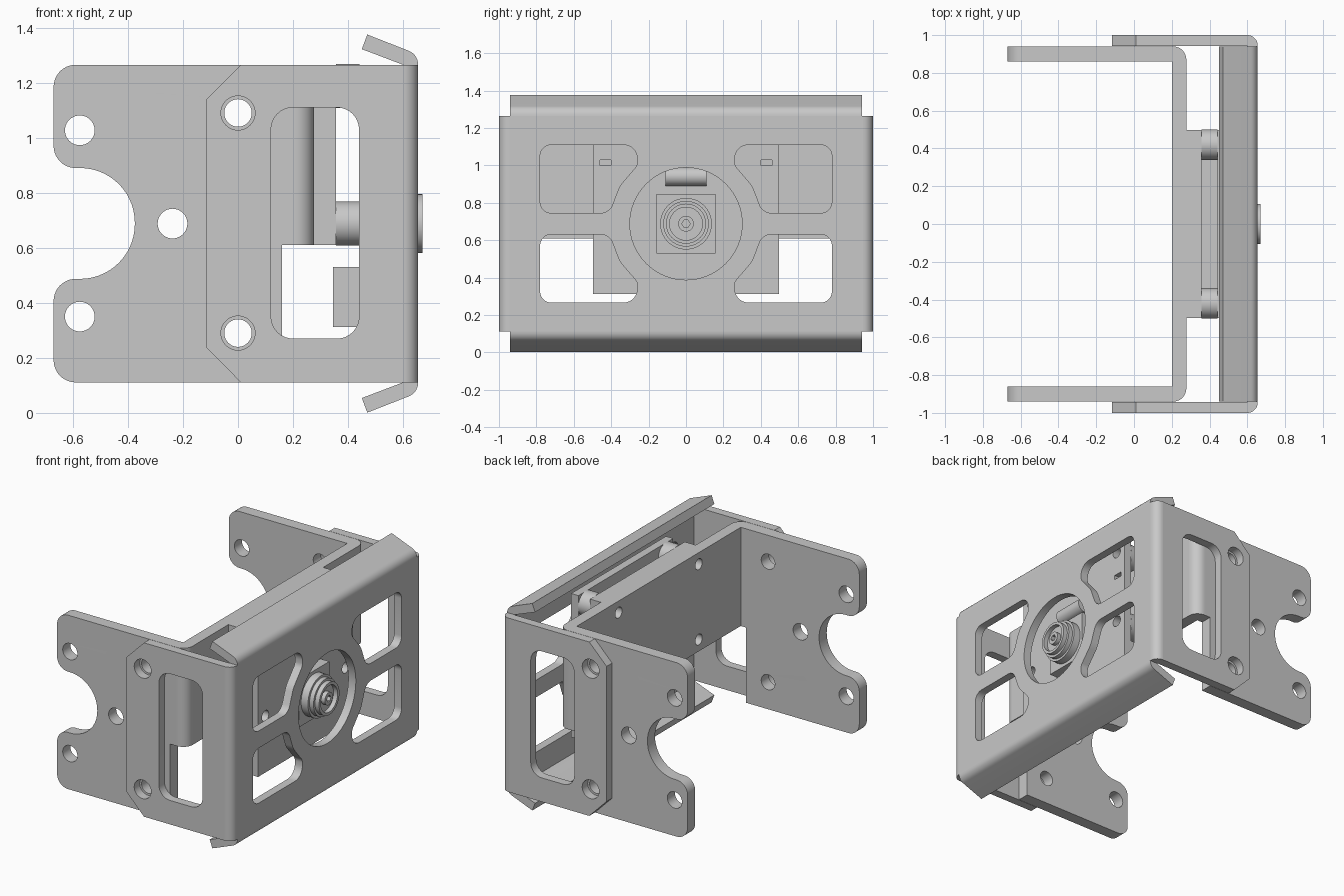
import bpy, bmesh, math
from mathutils import Vector

cube = bpy.data.objects.get("Cube")
if cube:
    bpy.data.objects.remove(cube, do_unlink=True)

grey = bpy.data.materials.new("metal grey")
grey.use_nodes = True
colour = (0.58, 0.58, 0.58, 1)
grey.diffuse_color = colour
grey.node_tree.nodes["Principled BSDF"].inputs["Base Color"].default_value = colour

MID = 0.688            # height of the horizontal symmetry line
LOW, HIGH = 0.111, 1.265
parts = []


def arc(a, b, r, start, end, steps):
    """Points on an arc, angles in radians."""
    angles = [start + (end - start) * i / steps for i in range(steps + 1)]
    return [(a + r * math.cos(t), b + r * math.sin(t)) for t in angles]


def circle(a, b, r, n=40):
    return arc(a, b, r, 0, math.tau, n)[:-1]


def rounded(points, steps=8):
    """Polygon whose corners (a, b, radius) are filleted."""
    out = []
    for i, (a, b, r) in enumerate(points):
        p = Vector((a, b))
        if r == 0:
            out.append((a, b))
            continue
        u = (Vector(points[i - 1][:2]) - p).normalized()
        v = (Vector(points[(i + 1) % len(points)][:2]) - p).normalized()
        half = u.angle(v) / 2
        c = p + (u + v).normalized() * (r / math.sin(half))
        d0 = p + u * (r / math.tan(half)) - c
        d1 = p + v * (r / math.tan(half)) - c
        start = math.atan2(d0.y, d0.x)
        turn = math.atan2(d0.x * d1.y - d0.y * d1.x, d0.dot(d1))
        out += arc(c.x, c.y, r, start, start + turn, steps)
    return out


def rect(a0, a1, b0, b1, r=0):
    return rounded([(a0, b0, r), (a1, b0, r), (a1, b1, r), (a0, b1, r)])


def flip(loop, mid):
    """Mirror a loop in its second coordinate."""
    return [(a, 2 * mid - b) for a, b in loop]


def plate(name, loops, axis, lo, hi):
    """Outline with holes, extruded along an axis from lo to hi."""
    curve = bpy.data.curves.new(name, 'CURVE')
    curve.dimensions, curve.fill_mode = '2D', 'BOTH'
    curve.extrude = (hi - lo) / 2
    for loop in loops:
        s = curve.splines.new('POLY')
        s.points.add(len(loop) - 1)
        for pt, (a, b) in zip(s.points, loop):
            pt.co = (a, b, 0, 1)
        s.use_cyclic_u = True
    temp = bpy.data.objects.new(name + " outline", curve)
    bpy.context.collection.objects.link(temp)
    deps = bpy.context.evaluated_depsgraph_get()
    mesh = bpy.data.meshes.new_from_object(temp.evaluated_get(deps))
    bpy.data.objects.remove(temp, do_unlink=True)
    bpy.data.curves.remove(curve)
    bm = bmesh.new()
    bm.from_mesh(mesh)
    for v in bm.verts:
        a, b, t = v.co.x, v.co.y, v.co.z + (lo + hi) / 2
        v.co = {'x': (t, a, b), 'y': (a, t, b), 'z': (a, b, t)}[axis]
    bmesh.ops.remove_doubles(bm, verts=bm.verts, dist=1e-5)
    bmesh.ops.recalc_face_normals(bm, faces=bm.faces)
    bm.to_mesh(mesh)
    bm.free()
    mesh.materials.clear()
    mesh.materials.append(grey)
    obj = bpy.data.objects.new(name, mesh)
    bpy.context.collection.objects.link(obj)
    parts.append(obj)


# Outer bracket: face with four windows and a round opening
window = rounded([(0.78, 0.745, .06), (0.78, 1.11, .06), (0.26, 1.11, .075),
                  (0.26, 1.0, .05), (0.355, 0.89, .15), (0.41, 0.745, .07)])
face = [rect(-0.945, 0.945, LOW, HIGH), circle(0, MID, 0.3, 64)]
for w in (window, flip(window, MID)):
    face += [w, [(-a, b) for a, b in w]]
plate("face_plate", face, 'x', 0.6, 0.655)

# Bent lips along the top and bottom of the face
lip = arc(0.6, HIGH, 0.055, 0, math.radians(70), 7) + [(0.47, 1.375), (0.45, 1.322), (0.6, HIGH)]
plate("top_lip", [lip], 'y', -0.94, 0.94)
plate("bottom_lip", [flip(lip, MID)], 'y', -0.94, 0.94)

# Outlines of the side parts
flange = [[(-0.117, 0.24), (0.01, LOW), (0.6, LOW), (0.6, HIGH), (0.01, HIGH), (-0.117, 1.137)],
          rect(0.12, 0.44, 0.27, 1.11, 0.08),
          circle(0, 1.09, 0.062), circle(0, 0.29, 0.062)]
arm = [rounded([(-0.67, LOW, .08), (0.16, LOW, 0), (0.16, 0.61, 0), (0.2, 0.61, 0),
                (0.2, HIGH, 0), (-0.67, HIGH, .08), (-0.67, 0.89, .08), (-0.375, 0.89, .199),
                (-0.375, 0.487, .199), (-0.67, 0.487, .08)], 14)]
arm += [circle(a, b, 0.054) for a, b in
        [(-0.575, 1.027), (-0.575, 0.35), (-0.238, MID)]]
arm += [circle(0, b, 0.05) for b in (0.29, 1.09)]
bend = [(0.6, 0.945)] + arc(0.6, 0.945, 0.055, 0, math.pi / 2, 9)

for side, s in (("left", 1), ("right", -1)):
    lo, hi = sorted((0.942 * s, s))
    plate(side + "_flange", flange, 'y', lo, hi)
    plate(side + "_bend", [[(a, b * s) for a, b in bend]], 'z', LOW, HIGH)
    lo, hi = sorted((0.86 * s, 0.94 * s))
    plate(side + "_arm", arm, 'y', lo, hi)

# Inner bracket web: rounded outer corners, with a thicker pad in the middle
posts = [(y, z) for y in (-0.42, 0.42) for z in (MID, MID + 0.5)]
post_holes = [circle(y, z, 0.036, 24) for y, z in posts]
plate("web", [rect(-0.87, 0.87, 0.61, HIGH)] + post_holes, 'x', 0.2, 0.277)
corner = rounded([(0.2, 0.87, 0), (0.277, 0.87, 0), (0.277, 0.94, .069), (0.2, 0.94, 0)])
plate("left_web_corner", [corner], 'z', 0.61, HIGH)
plate("right_web_corner", [flip(corner, 0)], 'z', 0.61, HIGH)
plate("web_pad", [rect(-0.497, 0.497, 0.61, HIGH)] + post_holes, 'x', 0.277, 0.357)

# Standoffs and the mounting plate they carry
for i, (y, z) in enumerate(posts):
    plate(f"standoff_{i + 1}", [circle(y, z, 0.08), circle(y, z, 0.036, 24)], 'x', 0.357, 0.442)
slots = [rect(s * 0.43 - 0.03, s * 0.43 + 0.03, 1.0, 1.03) for s in (-1, 1)]
plate("mounting_plate", [rect(-0.497, 0.497, 0.312, HIGH)] + post_holes + slots,
      'x', 0.442, 0.495)
plate("lower_block", [rect(-0.497, 0.497, 0.312, 0.53)], 'x', 0.345, 0.442)

# Central boss with stepped rings and a screw
plate("boss_base", [rect(-0.158, 0.158, MID - 0.158, MID + 0.158)], 'x', 0.495, 0.56)
plate("boss_collar", [circle(0, MID, 0.138)], 'x', 0.56, 0.61)
plate("boss_step", [circle(0, MID, 0.122)], 'x', 0.61, 0.64)
plate("boss_ring", [circle(0, MID, 0.107), circle(0, MID, 0.088)], 'x', 0.64, 0.67)
plate("screw_head", [circle(0, MID, 0.042), circle(0, MID, 0.022, 6)], 'x', 0.64, 0.667)
plate("catch_bar", [circle(0.5, 0.94, 0.05)], 'y', -0.11, 0.11)

# Smooth the curved walls, keep edges sharp
bpy.ops.object.select_all(action='DESELECT')
for obj in parts:
    obj.select_set(True)
bpy.context.view_layer.objects.active = parts[0]
bpy.ops.object.shade_smooth_by_angle(angle=math.radians(30))
